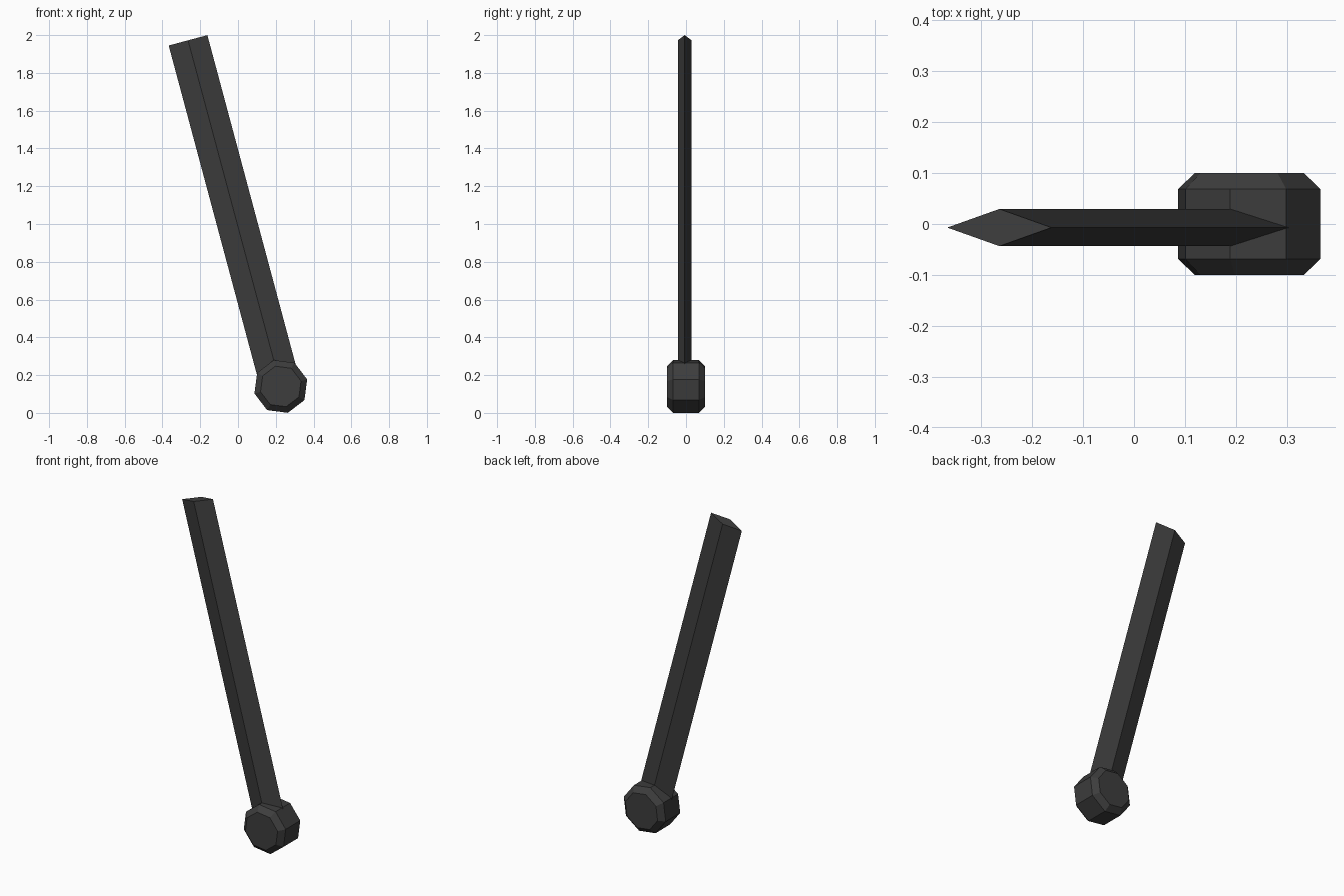
import bpy
import bmesh
from math import cos, sin, pi, radians
from mathutils import Matrix

cube = bpy.data.objects.get("Cube")
if cube:
    bpy.data.objects.remove(cube, do_unlink=True)

TILT = radians(15)
PIVOT = (0.2265, 0, 0.14)

# One dark grey for the whole model
dark = bpy.data.materials.new("dark grey")
dark.use_nodes = True
colour = (0.047, 0.047, 0.047, 1)
dark.diffuse_color = colour
dark.node_tree.nodes["Principled BSDF"].inputs["Base Color"].default_value = colour


def loft(name, sections, sides, phase, matrix):
    """Flat-shaded closed solid through rings given as (height, x radius, y radius)."""
    bm = bmesh.new()
    angles = [phase + 2 * pi * i / sides for i in range(sides)]
    rings = [[bm.verts.new((rx * cos(a), ry * sin(a), h)) for a in angles]
             for h, rx, ry in sections]
    for low, high in zip(rings, rings[1:]):
        for i in range(sides):
            j = (i + 1) % sides
            bm.faces.new((low[i], low[j], high[j], high[i]))
    bm.faces.new(rings[0][::-1])
    bm.faces.new(rings[-1])
    bmesh.ops.recalc_face_normals(bm, faces=bm.faces)
    mesh = bpy.data.meshes.new(name)
    bm.to_mesh(mesh)
    bm.free()
    mesh.materials.append(dark)
    obj = bpy.data.objects.new(name, mesh)
    obj.matrix_world = matrix
    bpy.context.collection.objects.link(obj)
    return obj


# Octagonal hub with chamfered rims, lying along the y axis
hub_profile = [(-0.1, 0.111), (-0.069, 0.1445), (0.069, 0.1445), (0.1, 0.111)]
loft("pivot_hub", [(h, r, r) for h, r in hub_profile], 8, TILT,
     Matrix.Translation(PIVOT) @ Matrix.Rotation(pi / 2, 4, 'X'))

# Long diamond-section arm rising from inside the hub, leaning to the right
loft("arm", [(0, 0.106, 0.0365), (1.897, 0.106, 0.0365)], 4, 0,
     Matrix.Translation(PIVOT) @ Matrix.Translation((0, -0.007, 0))
     @ Matrix.Rotation(-TILT, 4, 'Y'))
